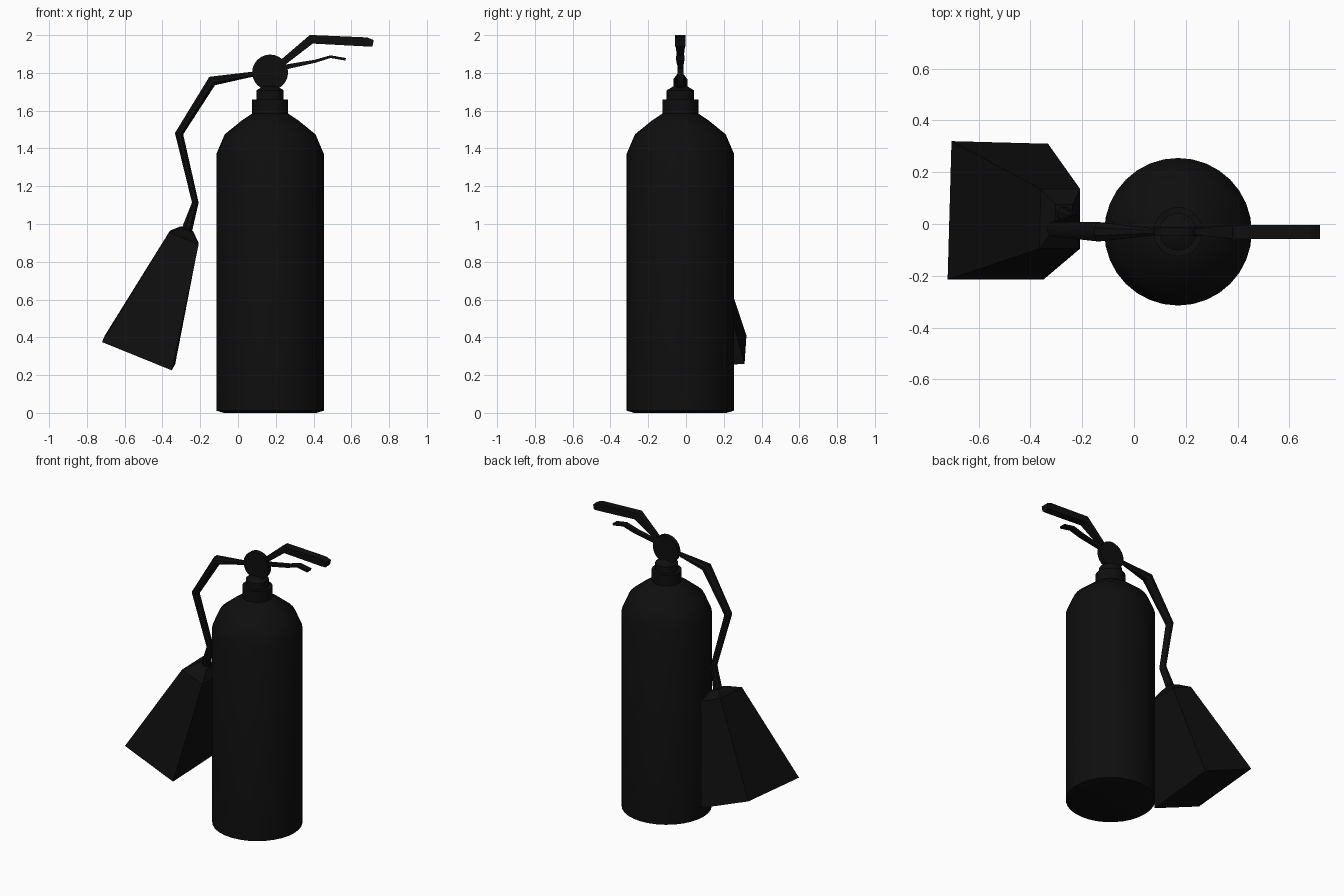
import bpy, bmesh, math
from mathutils import Vector, Matrix

if "Cube" in bpy.data.objects:
    bpy.data.objects.remove(bpy.data.objects["Cube"])

CX, CY = 0.17, -0.03

black = bpy.data.materials.new("matte black")
black.diffuse_color = (0.0045, 0.0045, 0.0045, 1)
black.use_nodes = True
black.node_tree.nodes["Principled BSDF"].inputs["Base Color"].default_value = black.diffuse_color


def finish(name, bm, smooth=None):
    bmesh.ops.recalc_face_normals(bm, faces=bm.faces)
    me = bpy.data.meshes.new(name)
    bm.to_mesh(me)
    bm.free()
    me.materials.append(black)
    ob = bpy.data.objects.new(name, me)
    bpy.context.collection.objects.link(ob)
    if smooth:
        bpy.ops.object.select_all(action='DESELECT')
        ob.select_set(True)
        bpy.context.view_layer.objects.active = ob
        bpy.ops.object.shade_smooth_by_angle(angle=math.radians(smooth))
    return ob


def skin(name, rings, smooth=None):
    """Bridge equal-sized rings of points and cap both ends."""
    bm = bmesh.new()
    vs = [[bm.verts.new(p) for p in r] for r in rings]
    n = len(vs[0])
    for a, b in zip(vs, vs[1:]):
        for i in range(n):
            j = (i + 1) % n
            bm.faces.new((a[i], a[j], b[j], b[i]))
    bm.faces.new(vs[0])
    bm.faces.new(vs[-1])
    return finish(name, bm, smooth)


def turned(name, profile, n=32, smooth=40):
    """Turned part on the bottle axis from (radius, height) pairs."""
    rings = [[(CX + r * math.cos(2 * math.pi * i / n),
               CY + r * math.sin(2 * math.pi * i / n), z) for i in range(n)]
             for r, z in profile]
    return skin(name, rings, smooth)


def swept(name, stations, n=4, smooth=None):
    """Sweep along (x, y, z, half height, half depth) with mitred bends."""
    pts = [Vector(s[:3]) for s in stations]
    scale = math.sqrt(2) if n == 4 else 1
    rings = []
    for k, (p, s) in enumerate(zip(pts, stations)):
        a = (p - pts[max(k - 1, 0)]).normalized()
        b = (pts[min(k + 1, len(pts) - 1)] - p).normalized()
        t = (a + b).normalized()
        side = Vector((0, 1, 0))
        up = t.cross(side).normalized()
        ring = []
        for i in range(n):
            ang = 2 * math.pi * (i + 0.5) / n
            ring.append(p + up * s[3] * scale * math.cos(ang)
                        + side * s[4] * scale * math.sin(ang))
        rings.append(ring)
    return skin(name, rings, smooth)


# bottle with rounded shoulder
turned("bottle", [(0.245, 0), (0.285, 0.012), (0.285, 1.37), (0.24, 1.475),
                  (0.15, 1.548), (0.09, 1.588)])

# collar and neck
turned("collar", [(0.095, 1.585), (0.095, 1.66)])
turned("neck", [(0.072, 1.655), (0.072, 1.708), (0.035, 1.73)])

# thin round gauge standing on the neck
bm = bmesh.new()
bmesh.ops.create_cone(bm, cap_ends=True, segments=24, radius1=0.095, radius2=0.095, depth=0.032,
                      matrix=Matrix.Translation((CX, CY, 1.802)) @ Matrix.Rotation(math.pi / 2, 4, 'X'))
finish("gauge", bm, 40)

# upper handle and lower squeeze lever
swept("upper_handle", [(0.20, CY, 1.825, 0.016, 0.008), (0.388, CY, 1.978, 0.024, 0.027),
                       (0.68, CY, 1.964, 0.024, 0.027), (0.715, CY, 1.957, 0.017, 0.027)])
swept("squeeze_lever", [(0.21, CY, 1.823, 0.014, 0.008), (0.41, CY, 1.862, 0.008, 0.02),
                        (0.49, CY, 1.886, 0.007, 0.022), (0.57, CY, 1.872, 0.007, 0.022)])

# bent hose
swept("hose", [(0.10, CY, 1.797, 0.013, 0.012), (-0.137, CY, 1.757, 0.029, 0.04),
               (-0.312, -0.02, 1.478, 0.024, 0.03), (-0.226, 0.015, 1.113, 0.019, 0.028),
               (-0.275, 0.04, 0.955, 0.032, 0.03)], n=8, smooth=35)

# flared square horn with a short tapered shoulder
skin("horn", [
    [(-0.72, -0.215, 0.375), (-0.35, -0.215, 0.225), (-0.332, 0.31, 0.26), (-0.705, 0.32, 0.41)],
    [(-0.365, -0.095, 0.955), (-0.208, -0.095, 0.893), (-0.208, 0.135, 0.90), (-0.36, 0.135, 0.965)],
    [(-0.305, -0.01, 0.982), (-0.238, -0.01, 0.957), (-0.238, 0.075, 0.962), (-0.303, 0.075, 0.988)],
])
